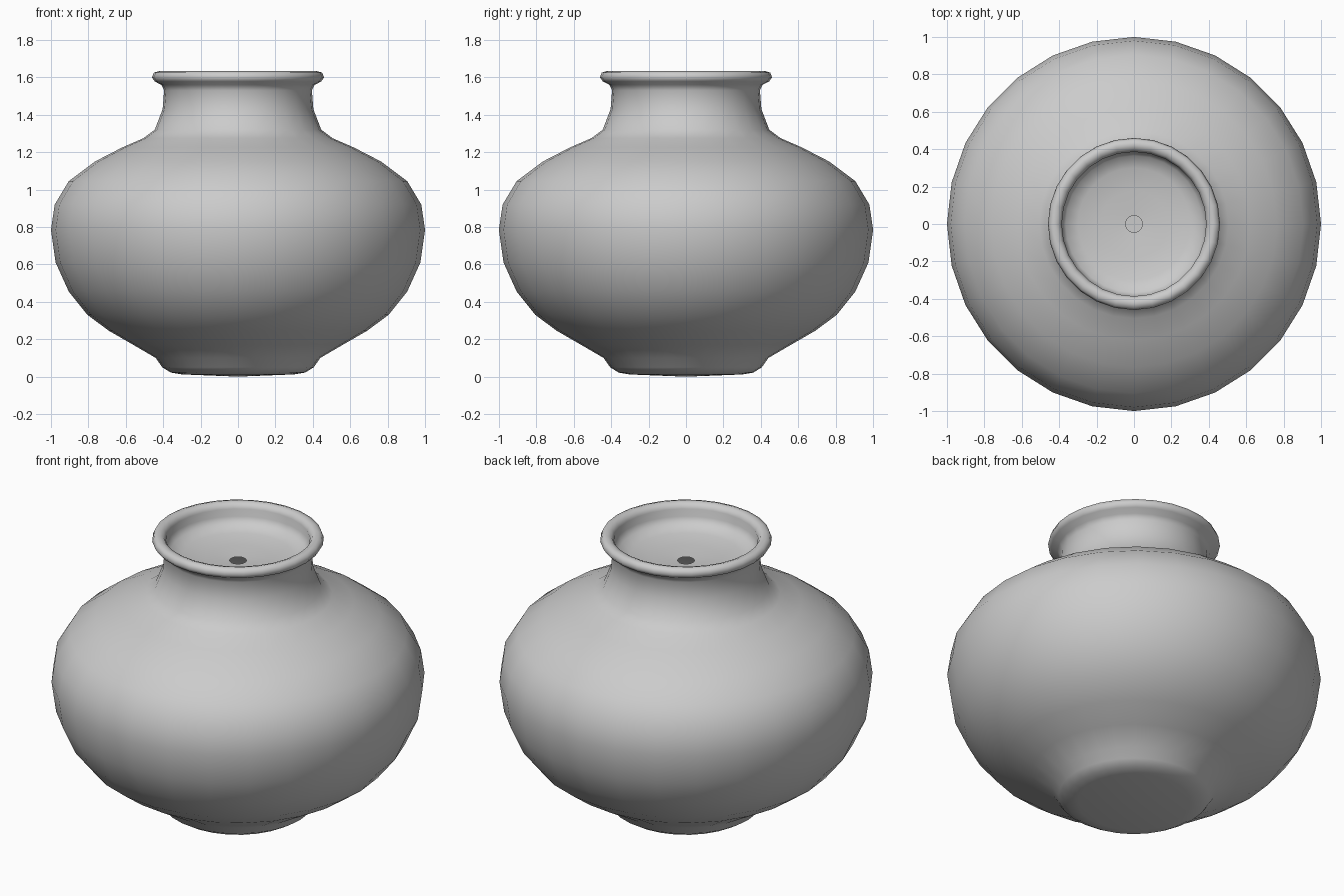
import bpy, bmesh, math
from mathutils import Vector

if "Cube" in bpy.data.objects:
    bpy.data.objects.remove(bpy.data.objects["Cube"])

SIDES = 28


def lathe(name, profile):
    """Revolve an (r, z) profile around z; a first point at r = 0 closes into a fan."""
    bm = bmesh.new()
    rings = []
    for r, z in profile:
        if r == 0:
            rings.append([bm.verts.new((0, 0, z))] * SIDES)
        else:
            rings.append([bm.verts.new((r * math.cos(math.tau * i / SIDES),
                                        r * math.sin(math.tau * i / SIDES), z))
                          for i in range(SIDES)])
    for a, b in zip(rings, rings[1:]):
        for i in range(SIDES):
            j = (i + 1) % SIDES
            quad = list(dict.fromkeys((a[i], a[j], b[j], b[i])))
            bm.faces.new(quad).smooth = True
    mesh = bpy.data.meshes.new(name)
    bm.to_mesh(mesh)
    bm.free()
    obj = bpy.data.objects.new(name, mesh)
    bpy.context.collection.objects.link(obj)
    return obj


# Foot and round belly, bottom to top
belly = [(0, 0), (0.30, 0.012), (0.36, 0.022), (0.405, 0.05), (0.44, 0.10),
         (0.56, 0.17), (0.69, 0.245), (0.805, 0.33), (0.905, 0.455),
         (0.975, 0.61), (1.0, 0.785), (0.98, 0.92), (0.905, 1.045),
         (0.765, 1.15), (0.62, 1.225), (0.505, 1.275)]
# Neck and rolled lip
neck = [(0.445, 1.32), (0.403, 1.43), (0.395, 1.53), (0.41, 1.56), (0.445, 1.578),
        (0.46, 1.60), (0.45, 1.625), (0.425, 1.633), (0.40, 1.625)]
# Shallow inner dish with a small open hole in the middle
dish = [(0.386, 1.60), (0.388, 1.555), (0.365, 1.52), (0.30, 1.498),
        (0.18, 1.483), (0.045, 1.475)]

lathe("pot", belly + neck + dish)
